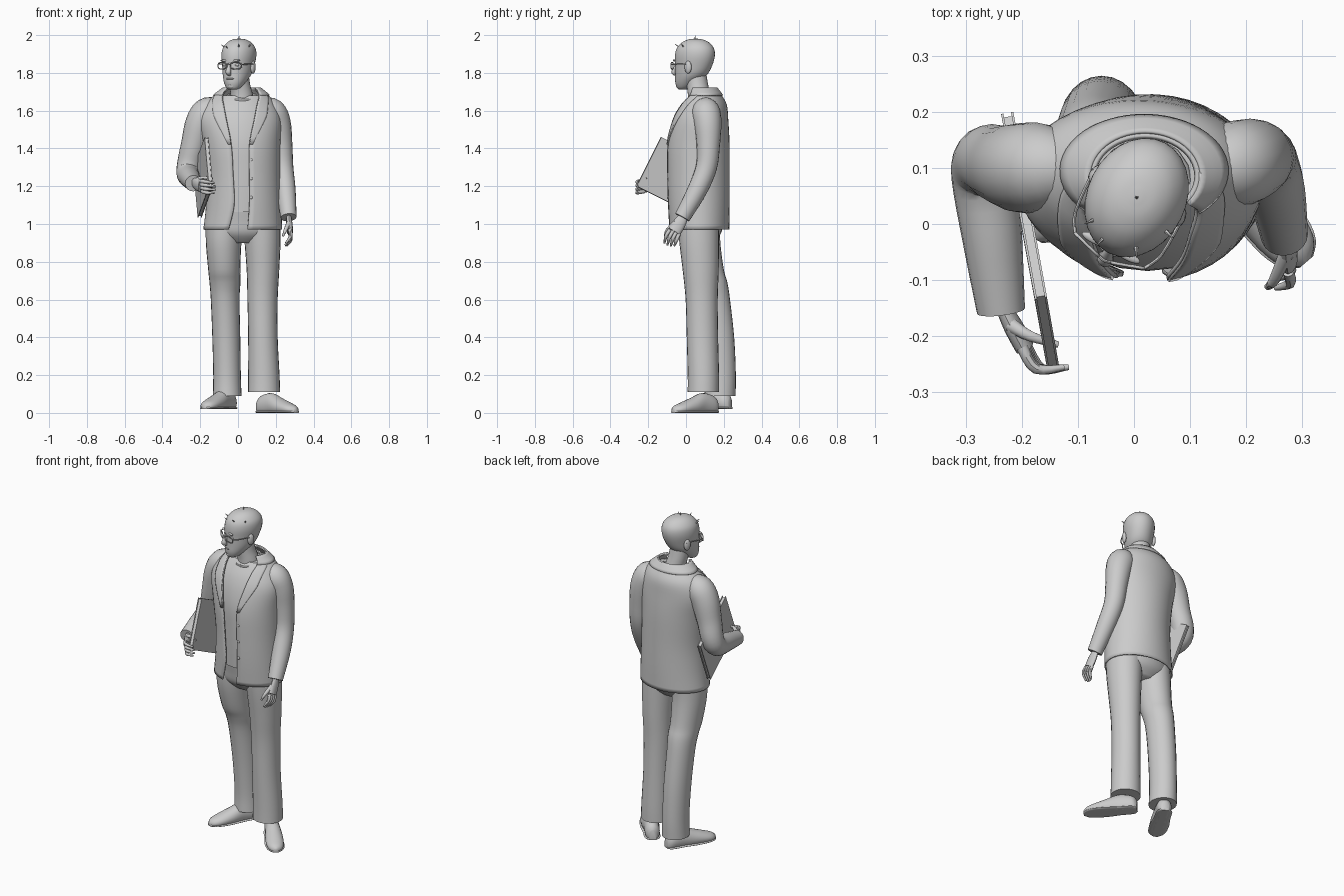
import bpy, bmesh, math
from mathutils import Vector, Matrix

if "Cube" in bpy.data.objects:
    bpy.data.objects.remove(bpy.data.objects["Cube"])

GREY = (0.6, 0.6, 0.6, 1)
mat = bpy.data.materials.new("plain_grey")
mat.use_nodes = True
mat.diffuse_color = GREY
mat.node_tree.nodes["Principled BSDF"].inputs["Base Color"].default_value = GREY


def finish(name, bm, angle=45):
    bmesh.ops.recalc_face_normals(bm, faces=bm.faces)
    me = bpy.data.meshes.new(name)
    bm.to_mesh(me)
    bm.free()
    me.shade_smooth()
    me.set_sharp_from_angle(angle=math.radians(angle))
    me.materials.append(mat)
    ob = bpy.data.objects.new(name, me)
    bpy.context.collection.objects.link(ob)
    return ob


def skin(name, rings, closed=True, caps=True):
    """Bridge a list of point rings into a surface."""
    bm = bmesh.new()
    vs = [[bm.verts.new(p) for p in r] for r in rings]
    n = len(vs[0])
    for a, b in zip(vs, vs[1:]):
        for i in range(n if closed else n - 1):
            j = (i + 1) % n
            bm.faces.new((a[i], a[j], b[j], b[i]))
    if caps and closed:
        bm.faces.new(vs[0])
        bm.faces.new(vs[-1])
    return finish(name, bm)


def refine(rows, steps=4):
    """Catmull-Rom smoothing of any rows of numbers."""
    out = []
    for i in range(len(rows) - 1):
        p = [rows[max(0, min(len(rows) - 1, i + k))] for k in (-1, 0, 1, 2)]
        for s in range(steps):
            t = s / steps
            out.append([b + 0.5 * t * (c - a + t * (2 * a - 5 * b + 4 * c - d + t * (3 * (b - c) + d - a)))
                        for a, b, c, d in zip(*p)])
    return out + [list(rows[-1])]


def ellipse(c, u, v, n):
    return [Vector(c) + u * math.cos(math.tau * i / n) + v * math.sin(math.tau * i / n) for i in range(n)]


def column(name, rows, n=24):
    """Upright loft; rows are x, y, z, half width, half depth."""
    return skin(name, [ellipse(r[:3], Vector((r[3], 0, 0)), Vector((0, r[4], 0)), n) for r in refine(rows)])


def tube(name, rows, n=16, ref=(1, 0, 0), flat=1.0, steps=4):
    """Loft square to a path; rows are x, y, z, radius."""
    rows = refine(rows, steps)
    pts = [Vector(r[:3]) for r in rows]
    rings = []
    for i, r in enumerate(rows):
        t = (pts[min(i + 1, len(pts) - 1)] - pts[max(i - 1, 0)]).normalized()
        u = Vector(ref)
        u = (u - t * u.dot(t)).normalized()
        rings.append(ellipse(pts[i], u * r[3], t.cross(u) * r[3] * flat, n))
    return skin(name, rings)


def ball(name, loc, size):
    bm = bmesh.new()
    bmesh.ops.create_uvsphere(bm, u_segments=16, v_segments=10, radius=1,
                              matrix=Matrix.Translation(loc) @ Matrix.Diagonal((*size, 1)))
    return finish(name, bm)


# Jacket: z, x, y, half width, half depth, right front edge, left front edge
JACKET = refine([(0.97, 0.025, 0.07, 0.205, 0.155, -0.05, 0.05), (1.1, 0.03, 0.067, 0.195, 0.16, -0.02, 0.06),
                 (1.25, 0.03, 0.065, 0.19, 0.162, -0.025, 0.06), (1.42, 0.02, 0.065, 0.2, 0.162, -0.035, 0.06),
                 (1.55, 0.01, 0.075, 0.215, 0.145, -0.06, 0.085), (1.63, 0.01, 0.09, 0.185, 0.122, -0.075, 0.1),
                 (1.68, 0.018, 0.095, 0.14, 0.09, -0.08, 0.11), (1.72, 0.02, 0.085, 0.09, 0.07, -0.05, 0.09)])


def jacket_arc(r, start, end, grow=0.0, n=40):
    """Points around one jacket row; start and end are angles from the right edge clockwise to the left edge."""
    z, x, y, w, d = r[:5]
    return [(x + (w + grow) * math.cos(a), y + (d + grow) * math.sin(a), z)
            for a in (start + (end - start) * i / n for i in range(n + 1))]


def edges(r):
    left = -math.acos((r[6] - r[1]) / r[3])
    right = math.acos((r[5] - r[1]) / r[3])
    return left, math.tau - right


def shell(name, rings, thick=0.008):
    ob = skin(name, rings, closed=False)
    mod = ob.modifiers.new("thickness", 'SOLIDIFY')
    mod.thickness = thick
    mod.offset = 0
    return ob


shell("jacket_body", [jacket_arc(r, *edges(r)) for r in JACKET])
lapel_rows = [r for r in JACKET if r[0] > 1.41]
for side in ("right", "left"):
    rings = []
    for r in lapel_rows:
        left, right = edges(r)
        wide = min(0.07, 0.012 + (r[0] - 1.41) * 0.35) / r[3]
        span = (left, left + wide) if side == "left" else (right - wide, right)
        rings.append(jacket_arc(r, *span, grow=0.006, n=6))
    shell(side + "_lapel", rings)
shell("jacket_collar", [jacket_arc(r, *edges(r), grow=0.008) for r in JACKET if r[0] > 1.675])
for z in (1.2, 1.3, 1.4):
    ball("jacket_button", (0.07, -0.095, z - 0.06), (0.008, 0.005, 0.008))

# Shirt and neck
column("shirt", [(r[1], r[2], r[0], r[3] - 0.015, r[4] - 0.015) for r in JACKET if 1.06 < r[0] < 1.69][::3])
tube("shirt_neckband", [(0.02 + 0.075 * math.cos(a), 0.075 + 0.072 * math.sin(a), 1.675 + 0.02 * math.sin(a), 0.008)
                        for a in (math.tau * i / 16 for i in range(17))], 8, (0, 0, 1), steps=1)
column("neck", [(0.022, 0.08, 1.58, 0.075, 0.07), (0.02, 0.07, 1.68, 0.06, 0.06),
                (0.008, 0.06, 1.74, 0.056, 0.057), (0, 0.05, 1.81, 0.055, 0.055)])

# Trousers
column("trouser_seat", [(0.025, 0.07, 0.9, 0.1, 0.07), (0.025, 0.07, 0.95, 0.18, 0.115),
                        (0.025, 0.07, 1.02, 0.185, 0.13), (0.025, 0.067, 1.09, 0.178, 0.14)])
column("left_trouser_leg", [(0.125, 0.065, 1.02, 0.1, 0.11), (0.13, 0.07, 0.9, 0.095, 0.105),
                            (0.132, 0.078, 0.75, 0.086, 0.095), (0.13, 0.083, 0.6, 0.08, 0.085),
                            (0.132, 0.087, 0.4, 0.078, 0.083), (0.137, 0.092, 0.2, 0.083, 0.083),
                            (0.138, 0.092, 0.11, 0.085, 0.083)])
column("right_trouser_leg", [(-0.07, 0.07, 1.02, 0.1, 0.11), (-0.076, 0.075, 0.9, 0.094, 0.107),
                             (-0.073, 0.1, 0.76, 0.085, 0.1), (-0.069, 0.125, 0.69, 0.082, 0.094),
                             (-0.068, 0.145, 0.6, 0.076, 0.088), (-0.062, 0.17, 0.4, 0.074, 0.085),
                             (-0.058, 0.182, 0.2, 0.073, 0.082), (-0.057, 0.18, 0.09, 0.076, 0.082)])


# Shoes: rows along the foot are distance, half width, height
def shoe(name, heel, toe, floor):
    heel, toe = Vector((*heel, floor)), Vector((*toe, floor))
    fwd = (toe - heel).normalized()
    across = fwd.cross(Vector((0, 0, 1)))
    rows = refine([(0, 0.02, 0.06), (0.025, 0.04, 0.09), (0.1, 0.043, 0.105), (0.17, 0.05, 0.08),
                   (0.24, 0.048, 0.055), (0.28, 0.035, 0.04), (0.3, 0.012, 0.025)])
    for part, grow, top in (("upper", 0, 1), ("sole", 0.004, 0)):
        rings = []
        for d, w, h in rows:
            h = h if top else 0.014
            ring = ellipse(heel + fwd * d + Vector((0, 0, h * 0.4)), across * (w + grow), Vector((0, 0, h * 0.6)), 20)
            rings.append([(p.x, p.y, max(p.z, floor)) for p in ring])
        skin(name + "_" + part, rings)


shoe("left_shoe", (0.112, 0.16), (0.305, -0.065), 0.0)
shoe("right_shoe", (-0.03, 0.235), (-0.188, -0.045), 0.02)

# Sleeves
tube("right_sleeve", [(-0.1, 0.1, 1.62, 0.05), (-0.16, 0.1, 1.595, 0.078), (-0.2, 0.1, 1.53, 0.08),
                      (-0.232, 0.105, 1.42, 0.07), (-0.258, 0.112, 1.32, 0.064), (-0.265, 0.08, 1.265, 0.06),
                      (-0.252, -0.03, 1.24, 0.053), (-0.237, -0.155, 1.215, 0.043)], 20)
tube("left_sleeve", [(0.12, 0.1, 1.62, 0.05), (0.175, 0.105, 1.595, 0.075), (0.207, 0.115, 1.53, 0.073),
                     (0.226, 0.118, 1.42, 0.062), (0.237, 0.108, 1.3, 0.056), (0.253, 0.06, 1.18, 0.052),
                     (0.268, -0.02, 1.035, 0.042)], 20)


# Hands
def hand(name, wrist, knuckle, bend, tip, across, thumb):
    wrist, knuckle, bend, tip = (Vector(p) for p in (wrist, knuckle, bend, tip))
    across = Vector(across).normalized()
    mid = wrist.lerp(knuckle, 0.5)
    tube(name + "_palm", [(*wrist, 0.024), (*mid, 0.034), (*knuckle, 0.034)], 14, across, 0.5)
    for i, label in enumerate(("index", "middle", "ring", "little")):
        off = across * (i - 1.5) * 0.018
        end = bend.lerp(tip, (0.9, 1, 0.95, 0.75)[i])
        tube(f"{name}_{label}_finger", [(*(knuckle + off), 0.0105), (*(bend + off * 1.1), 0.0095),
                                        (*(end + off), 0.005)], 8, across)
    tube(name + "_thumb", [(*(mid - across * 0.02), 0.014), *[(*p, 0.01) for p in thumb[:1]],
                           (*thumb[1], 0.006)], 8, (0.3, 0.3, 1))


hand("left_hand", (0.268, -0.01, 1.045), (0.275, -0.06, 0.96), (0.278, -0.078, 0.925), (0.25, -0.09, 0.885),
     (0, 0.88, -0.35), ((0.25, -0.1, 0.965), (0.238, -0.112, 0.935)))
hand("right_hand", (-0.238, -0.14, 1.22), (-0.195, -0.22, 1.2), (-0.17, -0.258, 1.195), (-0.115, -0.255, 1.19),
     (0.15, 0, -1), ((-0.185, -0.2, 1.245), (-0.135, -0.215, 1.24)))

# Book: covers around a slightly smaller page block, held at a tilt
corner = Vector((-0.143, -0.262, 1.2))
up = Vector((-0.023, 0.13, 0.26))
along = Vector((-0.06, 0.33, -0.165))
normal = up.cross(along).normalized()
for part, shift, thick, inset in (("outer_cover", 0.009, 0.004, 0), ("inner_cover", -0.009, 0.004, 0),
                                  ("pages", 0, 0.014, 0.015)):
    bm = bmesh.new()
    bmesh.ops.create_cube(bm, size=1)
    for v in bm.verts:
        k = 1 - 2 * inset
        a, b, c = v.co
        v.co = corner + along * (a * k + 0.5) + up * (b * k + 0.5) + normal * (c * thick + shift)
    finish("book_" + part, bm)

# Head, built facing forward then turned toward the right
head = [column("head", [(0, -0.062, 1.712, 0.022, 0.02), (0, -0.054, 1.722, 0.038, 0.038),
                        (0, -0.038, 1.75, 0.056, 0.062), (0, -0.012, 1.79, 0.072, 0.088),
                        (0, 0.003, 1.84, 0.081, 0.103), (0, 0.01, 1.89, 0.088, 0.11),
                        (0, 0.013, 1.93, 0.083, 0.102), (0, 0.014, 1.96, 0.062, 0.076),
                        (0, 0.014, 1.976, 0.036, 0.042), (0, 0.014, 1.981, 0.008, 0.01)], 28),
        tube("nose", [(0, -0.092, 1.855, 0.007), (0, -0.106, 1.825, 0.011), (0, -0.112, 1.803, 0.015),
                      (0, -0.095, 1.79, 0.008)], 12),
        ball("upper_lip", (0, -0.094, 1.769, ), (0.024, 0.009, 0.005)),
        ball("lower_lip", (0, -0.091, 1.759), (0.02, 0.009, 0.006)),
        ball("chin", (0, -0.078, 1.73), (0.024, 0.02, 0.016)),
        tube("glasses_bridge", [(-0.014, -0.112, 1.843, 0.003), (0, -0.116, 1.847, 0.003),
                                (0.014, -0.112, 1.843, 0.003)], 8, (0, 0, 1))]
for s, side in ((-1, "right"), (1, "left")):
    head.append(ball(side + "_ear", (s * 0.083, 0.012, 1.83), (0.012, 0.02, 0.034)))
    head.append(ball(side + "_eye", (s * 0.034, -0.083, 1.842), (0.015, 0.01, 0.008)))
    head.append(ball(side + "_brow", (s * 0.034, -0.09, 1.866), (0.024, 0.008, 0.006)))
    rim = []
    for i in range(25):
        a = math.tau * i / 24
        ca, sa = math.cos(a), math.sin(a)
        x = s * (0.041 + 0.028 * math.copysign(abs(ca) ** 0.6, ca))
        rim.append((x, -0.117 + abs(x) * 0.3, 1.838 + 0.017 * math.copysign(abs(sa) ** 0.6, sa), 0.003))
    head.append(tube(side + "_glasses_rim", rim, 8, (0, 1, 0.01), steps=1))
    head.append(tube(side + "_glasses_arm", [(s * 0.069, -0.096, 1.845, 0.003), (s * 0.086, -0.06, 1.846, 0.003),
                                             (s * 0.09, 0.02, 1.848, 0.003)], 8, (0, 0, 1)))

# Stray hair tufts
for x, y, z in ((0, 0.01, 1.975), (-0.05, -0.06, 1.935), (0.04, -0.07, 1.94), (0.075, -0.02, 1.94), (-0.02, -0.08, 1.93)):
    out = Vector((x, y, z - 1.87)).normalized() * 0.022
    head.append(tube("hair_tuft", [(x, y, z, 0.004), (x + out.x, y + out.y, z + out.z, 0.001)], 6, (0.7, 0.7, 0.1)))

turn = Matrix.Translation((0, 0.038, 0)) @ Matrix.Rotation(math.radians(-27), 4, 'Z')
for ob in head:
    ob.data.transform(turn)
